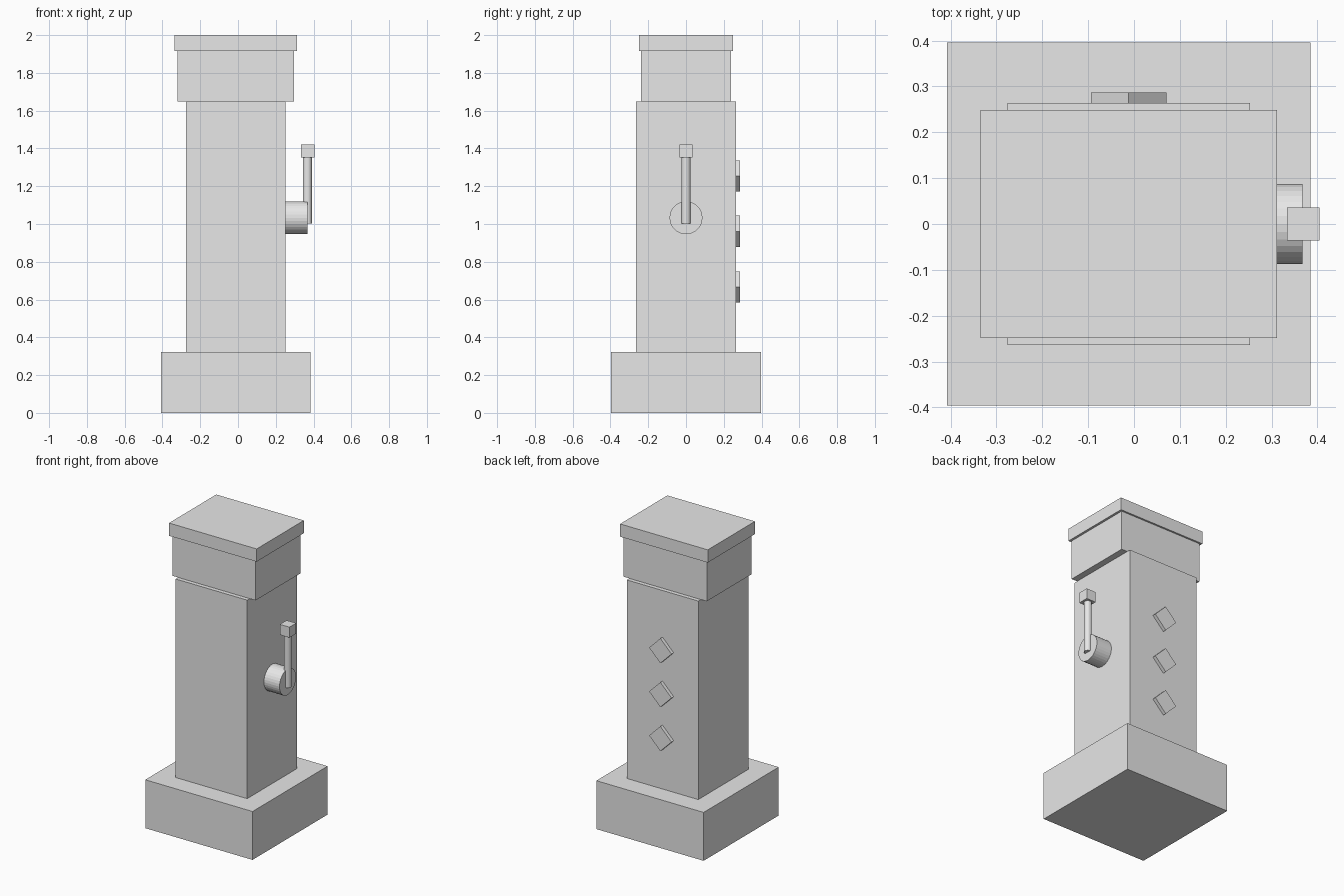
import bpy, math

if "Cube" in bpy.data.objects:
    bpy.data.objects.remove(bpy.data.objects["Cube"])

grey = bpy.data.materials.new("plain_grey")
grey.diffuse_color = (0.8, 0.8, 0.8, 1)
grey.use_nodes = True
grey.node_tree.nodes["Principled BSDF"].inputs["Base Color"].default_value = grey.diffuse_color

CX = -0.0115  # pillar axis


def finish(name):
    ob = bpy.context.object
    ob.name = name
    ob.data.materials.append(grey)
    return ob


def box(name, centre, size, rot=(0, 0, 0)):
    bpy.ops.mesh.primitive_cube_add(size=1, location=centre, rotation=rot)
    ob = finish(name)
    ob.scale = size
    return ob


def block(name, width, depth, z0, z1):
    return box(name, (CX, 0, (z0 + z1) / 2), (width, depth, z1 - z0))


def rod(name, centre, radius, length, rot=(0, 0, 0)):
    bpy.ops.mesh.primitive_cylinder_add(vertices=32, radius=radius, depth=length,
                                        location=centre, rotation=rot)
    return finish(name)


# Stacked pillar blocks
block("base", 0.792, 0.792, 0, 0.323)
block("shaft", 0.528, 0.528, 0.323, 1.648)
block("head", 0.616, 0.474, 1.648, 1.915)
block("cap", 0.647, 0.498, 1.915, 2.0)

# Lever on the right side: hub, arm and grip
rod("lever_hub", (0.309, 0, 1.033), 0.087, 0.117, (0, math.pi / 2, 0))
rod("lever_arm", (0.3675, 0, 1.178), 0.024, 0.350)
box("lever_grip", (0.3695, 0, 1.386), (0.071, 0.071, 0.07))

# Diamond studs on the back
for i, z in enumerate((0.667, 0.961, 1.254)):
    box(f"back_stud_{i + 1}", (CX, 0.272, z), (0.117, 0.03, 0.117), (0, math.pi / 4, 0))
